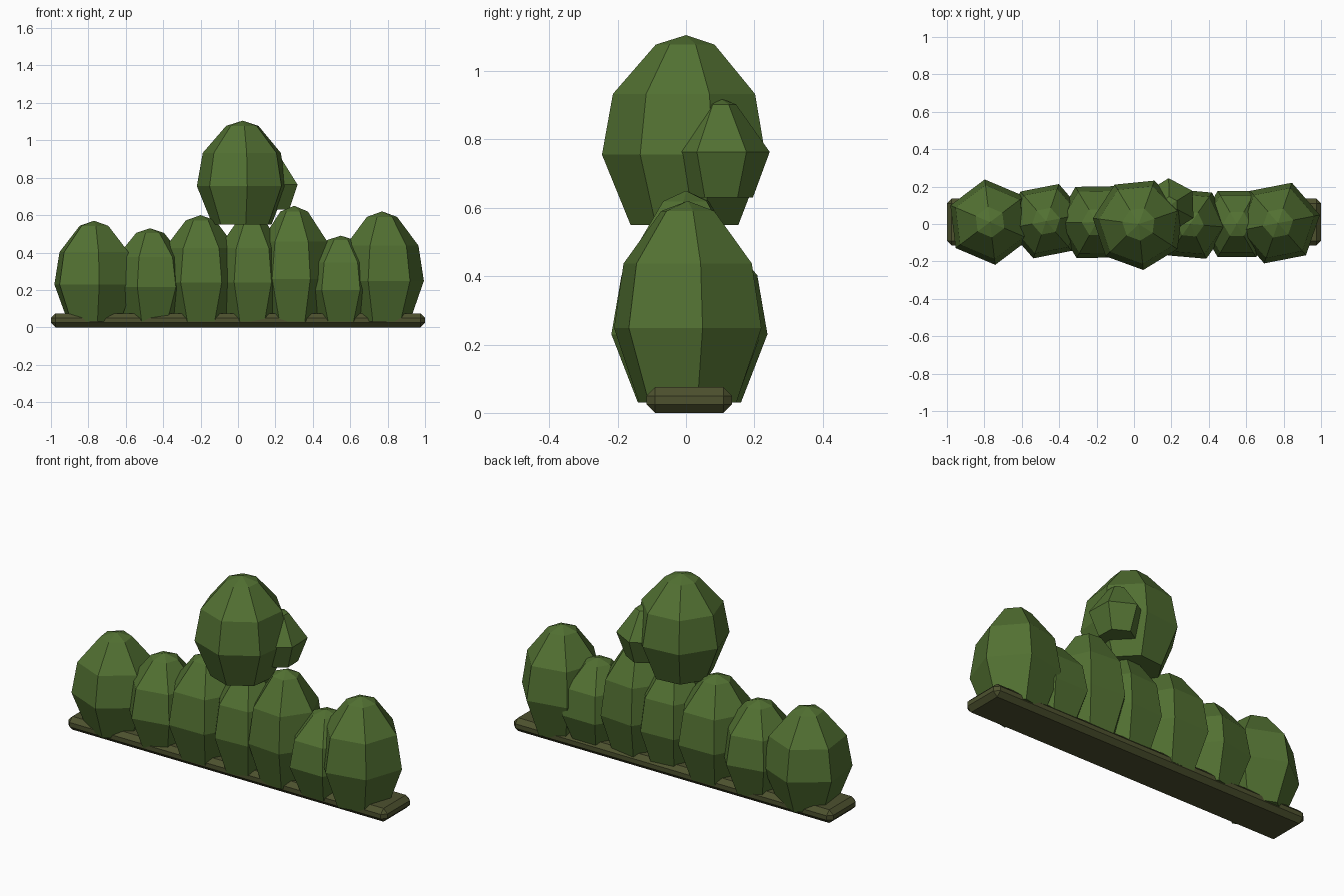
import bpy, bmesh
from math import sin, cos, radians

if "Cube" in bpy.data.objects:
    bpy.data.objects.remove(bpy.data.objects["Cube"])


def material(name, color):
    m = bpy.data.materials.new(name)
    m.diffuse_color = (*color, 1)
    m.use_nodes = True
    m.node_tree.nodes["Principled BSDF"].inputs["Base Color"].default_value = m.diffuse_color
    return m


LEAF = material("leaf green", (0.085, 0.165, 0.032))
SOIL = material("olive soil", (0.075, 0.083, 0.028))

# (height fraction, radius fraction) of each ring, below a single apex
FULL = [(0, 0.66), (0.37, 1), (0.69, 0.87), (0.95, 0.36)]
SMALL = [(0, 0.66), (0.46, 1), (0.94, 0.32)]


def finish(name, bm, mat):
    bmesh.ops.recalc_face_normals(bm, faces=bm.faces)
    me = bpy.data.meshes.new(name)
    bm.to_mesh(me)
    bm.free()
    me.materials.append(mat)
    ob = bpy.data.objects.new(name, me)
    bpy.context.collection.objects.link(ob)


def bush(name, x, y, z0, z1, r, phase, sides=6, profile=FULL):
    """Faceted egg: stacked polygon rings, closed by a base and an apex."""
    bm = bmesh.new()
    rings = []
    for h, k in profile:
        angles = [radians(phase + 360 * i / sides) for i in range(sides)]
        rings.append([bm.verts.new((x + r * k * cos(a), y + r * k * sin(a),
                                    z0 + h * (z1 - z0))) for a in angles])
    apex = bm.verts.new((x, y, z1))
    bm.faces.new(rings[0][::-1])
    for i in range(sides):
        j = (i + 1) % sides
        for a, b in zip(rings, rings[1:]):
            bm.faces.new((a[i], a[j], b[j], b[i]))
        bm.faces.new((rings[-1][i], rings[-1][j], apex))
    finish(name, bm, LEAF)


# Bevelled soil strip
bm = bmesh.new()
bmesh.ops.create_cube(bm, size=1)
for v in bm.verts:
    v.co = (v.co.x * 2, v.co.y * 0.25 + 0.01, (v.co.z + 0.5) * 0.075)
bmesh.ops.bevel(bm, geom=bm.edges[:], offset=0.025, segments=1, affect='EDGES')
finish("soil_strip", bm, SOIL)

# Row of hedge bushes: x, y, top, radius, turn
row = [(-0.77, 0.01, 0.57, 0.23, 97),
       (-0.47, 0.015, 0.53, 0.21, 71),
       (-0.20, 0.01, 0.60, 0.22, 61),
       (0.07, 0.0, 0.60, 0.20, 63),
       (0.30, 0.0, 0.65, 0.205, 55),
       (0.55, 0.0, 0.49, 0.205, 60),
       (0.77, 0.005, 0.62, 0.228, 71)]
for i, (x, y, top, r, turn) in enumerate(row, 1):
    bush(f"hedge_bush_{i}", x, y, 0.03, top, r, turn)

# Raised crown and its side tuft
bush("crown", 0.025, 0.0, 0.55, 1.105, 0.247, 70, sides=7)
bush("side_tuft", 0.19, 0.1, 0.63, 0.92, 0.145, 32, profile=SMALL)
